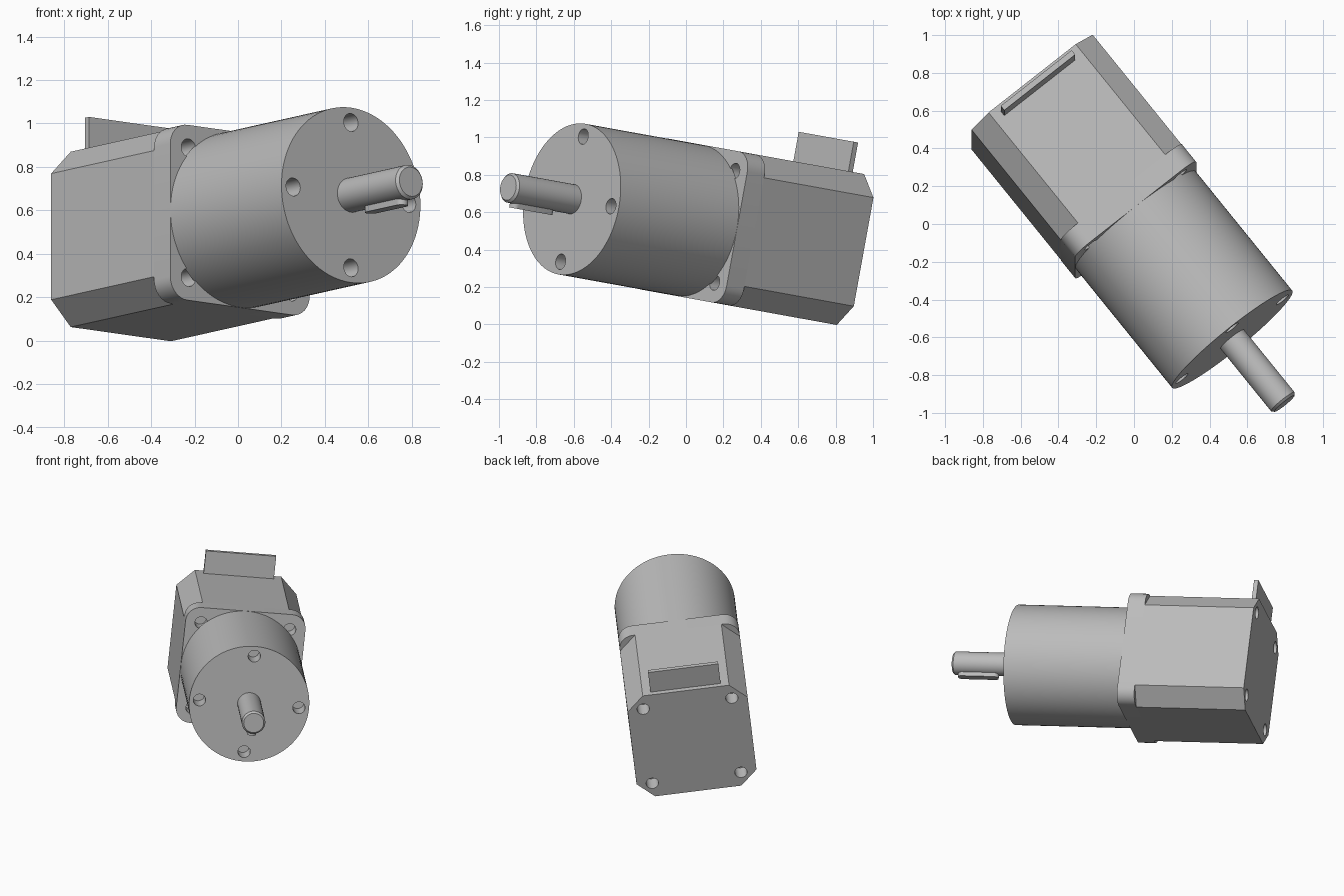
import bpy, bmesh
from math import sin, cos, pi, radians
from mathutils import Matrix, Vector

if "Cube" in bpy.data.objects:
    bpy.data.objects.remove(bpy.data.objects["Cube"], do_unlink=True)

# Local frame: origin at the gearbox face, y runs back along the motor axis
FRAME = (Matrix.Translation((0.52, -0.61, 0.67))
         @ Matrix.Rotation(radians(-10.25), 4, 'X')
         @ Matrix.Rotation(radians(38.55), 4, 'Z'))

metal = bpy.data.materials.new("grey_metal")
metal.use_nodes = True
COLOUR = (0.5, 0.5, 0.5, 1)
metal.diffuse_color = COLOUR
metal.node_tree.nodes["Principled BSDF"].inputs["Base Color"].default_value = COLOUR


def rounded(hw, hh, r, steps):
    """Rectangle outline with rounded corners; one step gives a chamfer."""
    pts = []
    for i, (sx, sy) in enumerate([(1, 1), (-1, 1), (-1, -1), (1, -1)]):
        for k in range(steps + 1):
            a = (i + k / steps) * pi / 2
            pts.append((sx * (hw - r) + r * cos(a), sy * (hh - r) + r * sin(a)))
    return pts


def circle(r, n=64):
    return rounded(r, r, r, n // 4)


def loft(name, outline, sections, at=(0, 0), axis='Y'):
    """Sweep an outline through (position, scale) sections along an axis."""
    bm = bmesh.new()
    rings = []
    for pos, s in sections:
        ring = []
        for p, q in outline:
            p, q = at[0] + p * s, at[1] + q * s
            ring.append(bm.verts.new((p, pos, q) if axis == 'Y' else (p, q, pos)))
        rings.append(ring)
    n = len(outline)
    for a, b in zip(rings, rings[1:]):
        for i in range(n):
            j = (i + 1) % n
            bm.faces.new((a[i], a[j], b[j], b[i]))
    bm.faces.new(rings[0])
    bm.faces.new(rings[-1])
    bmesh.ops.remove_doubles(bm, verts=bm.verts, dist=1e-5)
    bmesh.ops.recalc_face_normals(bm, faces=bm.faces)
    mesh = bpy.data.meshes.new(name)
    bm.to_mesh(mesh)
    bm.free()
    mesh.materials.append(metal)
    ob = bpy.data.objects.new(name, mesh)
    bpy.context.collection.objects.link(ob)
    ob.matrix_world = FRAME
    return ob


def activate(ob):
    bpy.ops.object.select_all(action='DESELECT')
    ob.select_set(True)
    bpy.context.view_layer.objects.active = ob


def drill(ob, centres, y0, y1, r=0.042):
    """Cut blind round holes along the motor axis."""
    for c in centres:
        cutter = loft("hole_cutter", circle(r, 24), [(y0, 1), (y1, 1)], c)
        cutter.hide_render = True
        mod = ob.modifiers.new("hole", 'BOOLEAN')
        mod.object = cutter
        mod.solver = 'EXACT'
        activate(ob)
        bpy.ops.object.modifier_apply(modifier=mod.name)
        bpy.data.objects.remove(cutter, do_unlink=True)


HALF = 0.41
corners = [(x, z) for x in (-0.303, 0.303) for z in (-0.303, 0.303)]
cross = [(0.34, 0), (-0.34, 0), (0, 0.34), (0, -0.34)]

# Gearbox with four face holes
gearbox = loft("gearbox", circle(HALF - 0.001, 96), [(0, 1), (0.83, 1)])
drill(gearbox, cross, -0.05, 0.12)

# Mounting flange with rounded corners
flange = loft("mounting_flange", rounded(HALF, HALF, 0.1, 8), [(0.82, 1), (0.94, 1)])
drill(flange, corners, 0.75, 0.925)

# Chamfered motor housing with screw holes at the back
housing = loft("motor_housing", rounded(HALF, HALF, 0.115, 1), [(0.94, 1), (1.70, 1)])
drill(housing, corners, 1.58, 1.75)

# Output shaft with a chamfered tip, and its key
shaft = loft("output_shaft", circle(0.08, 48), [(-0.443, 0.85), (-0.43, 1), (0.02, 1)])
key = loft("shaft_key", rounded(0.03, 0.142, 0.03, 8), [(-0.103, 1), (-0.04, 1)],
           (0, -0.262), 'Z')

# Connector plate standing on the housing
plate = loft("connector_plate", rounded(0.24, 0.015, 0, 1), [(0.40, 1), (0.57, 1)],
             (0, 1.65), 'Z')

for ob in (gearbox, flange, housing, shaft, key, plate):
    activate(ob)
    bpy.ops.object.shade_smooth_by_angle(angle=radians(30))
